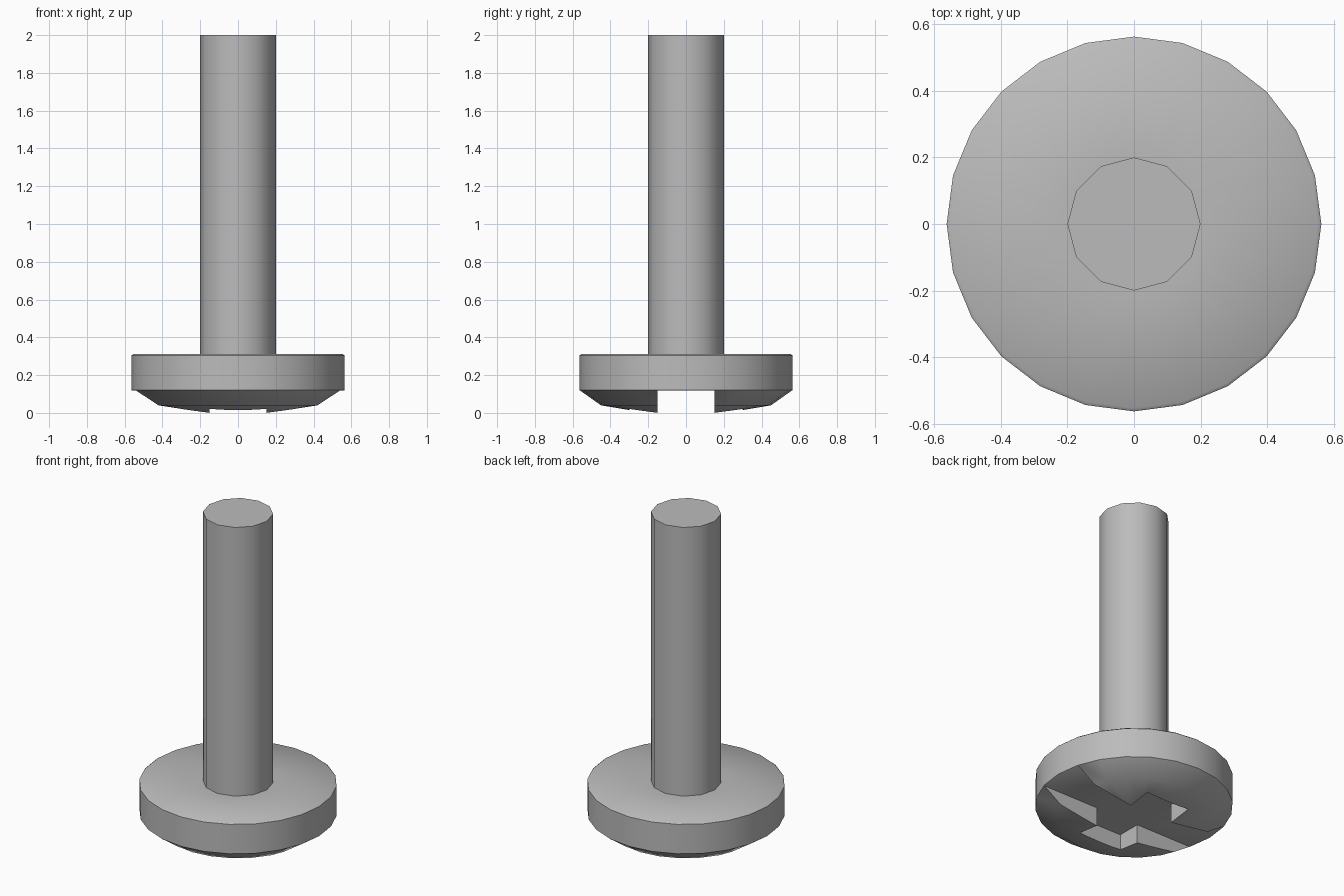
import bpy, bmesh, math
from mathutils import Matrix

cube = bpy.data.objects.get("Cube")
if cube:
    bpy.data.objects.remove(cube, do_unlink=True)

steel = bpy.data.materials.new("grey steel")
steel.use_nodes = True
steel.diffuse_color = (0.5, 0.5, 0.5, 1)
steel.node_tree.nodes["Principled BSDF"].inputs["Base Color"].default_value = (0.5, 0.5, 0.5, 1)


def make_object(name, bm):
    bmesh.ops.recalc_face_normals(bm, faces=bm.faces)
    mesh = bpy.data.meshes.new(name)
    bm.to_mesh(mesh)
    bm.free()
    mesh.materials.append(steel)
    obj = bpy.data.objects.new(name, mesh)
    bpy.context.collection.objects.link(obj)
    return obj


def lathe(name, profile, sides):
    """Closed solid of revolution from (radius, height) points."""
    bm = bmesh.new()
    rings = []
    for r, z in profile:
        angles = [2 * math.pi * i / sides for i in range(sides)]
        rings.append([bm.verts.new((r * math.cos(a), r * math.sin(a), z)) for a in angles])
    for low, high in zip(rings, rings[1:]):
        for i in range(sides):
            j = (i + 1) % sides
            bm.faces.new((low[i], low[j], high[j], high[i]))
    bm.faces.new(rings[0])
    bm.faces.new(rings[-1])
    return make_object(name, bm)


def activate(obj):
    bpy.ops.object.select_all(action='DESELECT')
    obj.select_set(True)
    bpy.context.view_layer.objects.active = obj


def cut_slot(obj, length, width, floor):
    """Cut a straight slot into the underside, up to the floor height."""
    bm = bmesh.new()
    depth = 0.4
    bmesh.ops.create_cube(bm, size=1, matrix=Matrix.Translation((0, 0, floor - depth / 2))
                          @ Matrix.Diagonal((length, width, depth, 1)))
    cutter = make_object("slot_cutter", bm)
    cutter.hide_render = True
    mod = obj.modifiers.new("slot", 'BOOLEAN')
    mod.operation = 'DIFFERENCE'
    mod.solver = 'EXACT'
    mod.object = cutter
    activate(obj)
    bpy.ops.object.modifier_apply(modifier=mod.name)
    bpy.data.objects.remove(cutter, do_unlink=True)


# Domed head with a softened upper rim
head = lathe("screw_head", [(0.21, 0), (0.45, 0.04), (0.563, 0.12), (0.563, 0.305),
                            (0.553, 0.313), (0.2, 0.313)], 24)

# Cross recess: one slot right across the head, one short slot
cut_slot(head, 1.4, 0.3, 0.118)
cut_slot(head, 0.3, 0.6, 0.118)

# Plain shank
shank = lathe("screw_shank", [(0.2, 0.3), (0.2, 2)], 12)

for part in (head, shank):
    activate(part)
    bpy.ops.object.shade_smooth_by_angle(angle=math.radians(50))
